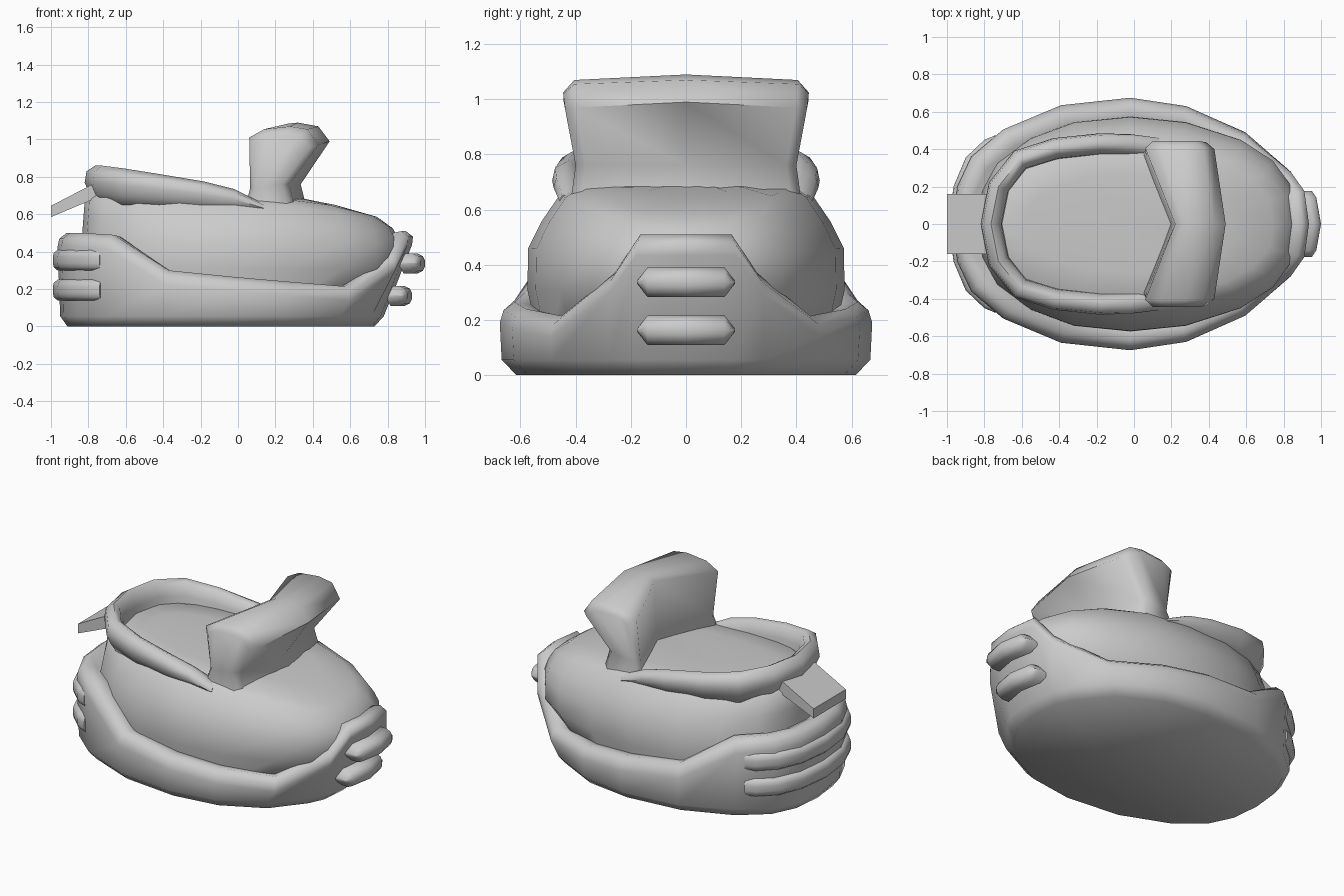
import bpy, bmesh, math
from mathutils import Vector

if "Cube" in bpy.data.objects:
    bpy.data.objects.remove(bpy.data.objects["Cube"])


def loft(name, rings, caps=True, angle=62):
    """Skin a list of closed rings that share a point count."""
    bm = bmesh.new()
    vs = [[bm.verts.new(p) for p in r] for r in rings]
    n = len(rings[0])
    for a, b in zip(vs, vs[1:]):
        for i in range(n):
            j = (i + 1) % n
            bm.faces.new((a[i], a[j], b[j], b[i]))
    if caps:
        bm.faces.new(vs[0])
        bm.faces.new(vs[-1])
    bmesh.ops.recalc_face_normals(bm, faces=bm.faces)
    me = bpy.data.meshes.new(name)
    bm.to_mesh(me)
    bm.free()
    for p in me.polygons:
        p.use_smooth = True
    me.set_sharp_from_angle(angle=math.radians(angle))
    ob = bpy.data.objects.new(name, me)
    bpy.context.collection.objects.link(ob)
    return ob


def mirror_loop(half):
    """Half outline from y=0 to y=0, completed to a full loop."""
    return list(half) + [(p[0], -p[1], *p[2:]) for p in half[-2:0:-1]]


def sweep(name, half, profile):
    """Sweep an (outward, height fraction) profile along a path of (x, y, z0, z1),
    mirrored at its last point on y=0."""
    path = list(half) + [(p[0], -p[1], *p[2:]) for p in half[-2::-1]]
    rings = []
    for i, (x, y, z0, z1) in enumerate(path):
        a, b = path[max(i - 1, 0)], path[min(i + 1, len(path) - 1)]
        t = Vector((b[0] - a[0], b[1] - a[1])).normalized()
        nx, ny = t.y, -t.x
        if nx * (x + 0.2) + ny * y < 0:
            nx, ny = -nx, -ny
        rings.append([(x + nx * o, y + ny * o, z0 + (z1 - z0) * f) for o, f in profile])
    return loft(name, rings)


def interp(table, x):
    for (x0, z0), (x1, z1) in zip(table, table[1:]):
        if x <= x1:
            return z0 + (z1 - z0) * max(0, (x - x0) / (x1 - x0))
    return table[-1][1]


# Lower bumper shell: outline x, y and height of its stepped top edge
bumper = mirror_loop([
    (0.945, 0, .51), (0.92, .18, .51), (0.85, .28, .37), (0.60, .49, .215),
    (0.28, .63, .24), (-0.02, .675, .265), (-0.39, .635, .30), (-0.70, .505, .49),
    (-0.87, .36, .50), (-0.945, .2, .50), (-0.965, 0, .50)])


def pulled(x, k):
    return x - max(0, x - 0.45) * k


rings = [
    [(pulled(x, .35) * .945, y * .91, 0) for x, y, t in bumper],
    [(pulled(x, .31) * .985, y * .99, .055) for x, y, t in bumper],
    [(pulled(x, .03), y, t - .075) for x, y, t in bumper],
    [(x * .99, y * .98, t - .03) for x, y, t in bumper],
    [(x * .95, y * .92, t) for x, y, t in bumper],
    [(x * .90, y * .83, t - .01) for x, y, t in bumper],
    [(x * .80, y * .72, t - .06) for x, y, t in bumper]]
loft("bumper_shell", rings)

# Upper body with sloping hood and shallow cockpit floor
body = mirror_loop([
    (0.885, 0), (0.86, .19), (0.75, .34), (0.58, .45), (0.28, .545), (-0.02, .575),
    (-0.32, .545), (-0.55, .46), (-0.73, .33), (-0.81, .18), (-0.835, 0)])
HOOD = [(-.8, .74), (-.1, .70), (.3, .69), (.5, .655), (.75, .59), (.9, .51)]


def body_ring(fx, bx, fy, z):
    pts = [(x * (fx if x > 0 else bx), y * fy) for x, y in body]
    return [(x, y, z(x)) for x, y in pts]


def side_z(low, f):
    """Height a fraction of the way from a belt height up to the hood."""
    return lambda x: low + (interp(HOOD, x) - low) * f


loft("upper_body", [
    body_ring(.74, .96, .92, lambda x: .10),
    body_ring(.985, 1, 1, lambda x: .31),
    body_ring(.99, 1, .995, side_z(.40, .2)),
    body_ring(.97, .99, .91, side_z(.40, .53)),
    body_ring(.935, .98, .80, side_z(.40, .84)),
    body_ring(.84, .92, .69, side_z(.40, .97)),
    body_ring(.6, .7, .45, lambda x: interp(HOOD, x)),
    body_ring(.35, .4, .2, lambda x: interp(HOOD, x) + .003)])

# Raised padded rim around the cockpit
sweep("cockpit_rim", [
    (.13, .405, .60, .66), (-.02, .425, .61, .735), (-.18, .43, .62, .775), (-.42, .405, .64, .815),
    (-.61, .345, .65, .845), (-.725, .2, .66, .86), (-.765, 0, .66, .86)],
    [(0, 0), (.03, .25), (.055, .55), (.045, .85), (0, 1), (-.035, .9), (-.055, .55), (-.065, 0)])

# Chevron-shaped cowl: centre, shoulder and end profiles (x, z)
mid = [(.17, .60), (.21, .74), (.22, 1.06), (.27, 1.085), (.32, 1.09), (.43, 1.07), (.49, .99),
       (.335, .76), (.37, .62)]
side = [(.03, .60), (.065, .74), (.06, 1.01), (.14, 1.055), (.28, 1.07), (.37, 1.055), (.43, .97),
        (.275, .76), (.31, .60)]
end = [(.05, .60), (.09, .74), (.10, .99), (.16, 1.02), (.25, 1.025), (.33, 1.02), (.385, .96),
       (.235, .76), (.27, .60)]


def cowl_ring(profile, y):
    return [(x, y * (1 - max(0, 1 - z) * .42 if z > .65 else .95), z) for x, z in profile]


loft("cowl", [cowl_ring(p, y) for p, y in
              [(end, -.445), (side, -.405), (mid, 0), (side, .405), (end, .445)]])

# Sloping tab behind the rim
loft("rear_tab", [[(x, -.16, lo), (x, .16, lo), (x, .16, hi), (x, -.16, hi)]
                  for x, lo, hi in [(-.75, .69, .775), (-1.0, .585, .645)]])

# Rear wraparound strips
for label, z in (("lower", .195), ("upper", .355)):
    sweep(f"rear_strip_{label}",
          [(-.74, .475, z - .055, z + .055), (-.80, .45, z - .055, z + .055),
           (-.90, .355, z - .055, z + .055), (-.965, .2, z - .055, z + .055),
           (-.99, 0, z - .055, z + .055)],
          [(-.09, 0), (-.025, 0), (-.005, .15), (0, .35), (0, .65), (-.005, .85), (-.025, 1), (-.09, 1)])

# Short pointed front strips
for label, z, x in (("lower", .163, .93), ("upper", .337, 1.0)):
    rings = []
    for y, k, dx in [(-.177, .12, .05), (-.14, 1, .025), (0, 1, 0), (.14, 1, .025), (.177, .12, .05)]:
        h = .053 * k
        rings.append([(x - dx + o, y, z + h * f) for o, f in
                      [(-.09, -1), (-.04, -1), (-.012, -.75), (0, -.3), (0, .3),
                       (-.012, .75), (-.04, 1), (-.09, 1)]])
    loft(f"front_strip_{label}", rings)
